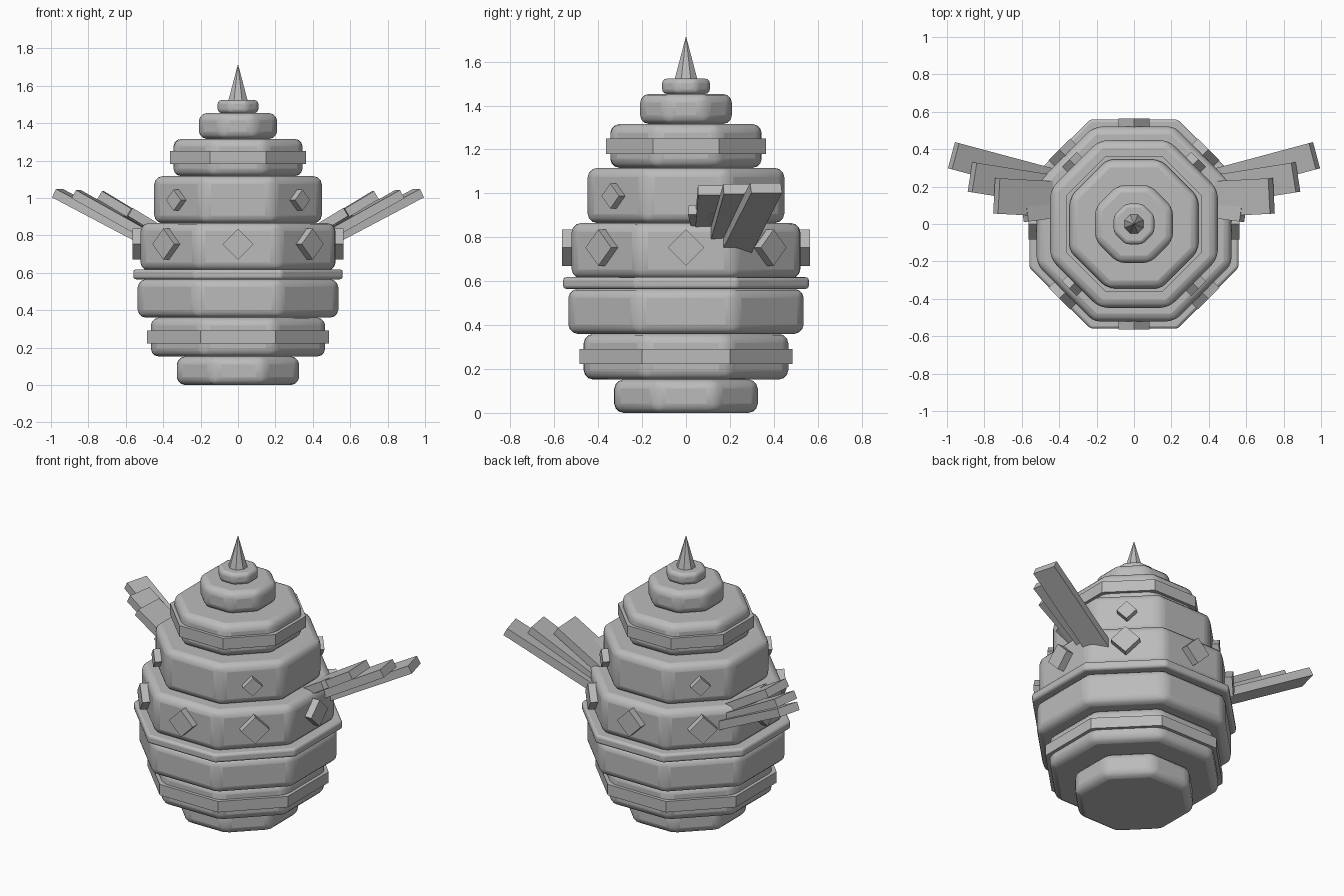
import bpy, bmesh, math
from mathutils import Matrix, Vector

if "Cube" in bpy.data.objects:
    bpy.data.objects.remove(bpy.data.objects["Cube"])

stone = bpy.data.materials.new("stone grey")
stone.diffuse_color = (0.5, 0.5, 0.5, 1)
stone.use_nodes = True
stone.node_tree.nodes["Principled BSDF"].inputs["Base Color"].default_value = stone.diffuse_color


def finish(name, bm, bevel=0.0):
    me = bpy.data.meshes.new(name)
    bm.to_mesh(me)
    bm.free()
    me.materials.append(stone)
    ob = bpy.data.objects.new(name, me)
    bpy.context.collection.objects.link(ob)
    if bevel:
        mod = ob.modifiers.new("rounded edges", 'BEVEL')
        mod.width, mod.segments = bevel, 3
        bpy.context.view_layer.objects.active = ob
        ob.select_set(True)
        bpy.ops.object.shade_smooth_by_angle(angle=math.radians(40))
        ob.select_set(False)
    return ob


def octagon(name, z0, z1, apothem, bevel=0.0, top=None):
    """Eight-sided drum with a flat side facing each axis."""
    bm = bmesh.new()
    k = 1 / math.cos(math.pi / 8)
    m = Matrix.Translation((0, 0, (z0 + z1) / 2)) @ Matrix.Rotation(math.pi / 8, 4, 'Z')
    bmesh.ops.create_cone(bm, cap_ends=True, segments=8, radius1=apothem * k,
                          radius2=apothem * k if top is None else top,
                          depth=z1 - z0, matrix=m)
    return finish(name, bm, bevel)


def box(bm, size, matrix):
    bmesh.ops.create_cube(bm, size=1, matrix=matrix @ Matrix.Diagonal((*size, 1)))


# Stacked tiers of the egg-shaped body
tiers = [(0, .152, .327, .042), (.152, .36, .466, .042), (.36, .565, .536, .042),
         (.565, .618, .56, .015), (.612, .865, .521, .042), (.865, 1.116, .448, .042),
         (1.116, 1.316, .345, .042), (1.316, 1.453, .209, .04), (1.453, 1.523, .109, .022)]
for i, (z0, z1, a, b) in enumerate(tiers):
    octagon(f"body_tier_{i + 1}", z0, z1, a, b)

# Plain bands and the pointed tip
octagon("lower_band", .222, .29, .486)
octagon("upper_band", 1.18, 1.25, .364)
octagon("spire", 1.515, 1.716, .053, top=0)


# Diamond studs around the two middle tiers
def studs(name, angles, radius, z, side, depth):
    bm = bmesh.new()
    for a in angles:
        m = (Matrix.Rotation(math.radians(a), 4, 'Z') @ Matrix.Translation((radius - depth / 2, 0, z))
             @ Matrix.Rotation(math.pi / 4, 4, 'X'))
        box(bm, (depth, side, side), m)
    finish(name, bm)


studs("large_studs", range(0, 360, 45), .565, .753, .117, .1)
studs("small_studs", range(45, 360, 90), .488, .988, .08, .1)

# Wings: overlapping feathers fanned from back to front
# tip centre, yaw, pitch, length, width
feathers = [((.965, .365, 1.025), 15, 27, .68, .145),
            ((.865, .25, 1.02), 9, 29, .56, .16),
            ((.735, .15, 1.015), 3, 31, .46, .19),
            ((.59, .11, .925), -8, 31, .32, .2)]
for side, name in ((1, "right"), (-1, "left")):
    bm = bmesh.new()
    for tip, yaw, pitch, length, width in feathers:
        m = (Matrix.Translation(Vector(tip)) @ Matrix.Rotation(math.radians(yaw), 4, 'Z')
             @ Matrix.Rotation(math.radians(-pitch), 4, 'Y')
             @ Matrix.Translation((-length / 2, 0, 0)))
        box(bm, (length, width, .05), m)
    if side < 0:
        bmesh.ops.scale(bm, vec=(-1, 1, 1), verts=bm.verts)
        bmesh.ops.reverse_faces(bm, faces=bm.faces)
    finish(name + "_wing", bm)
